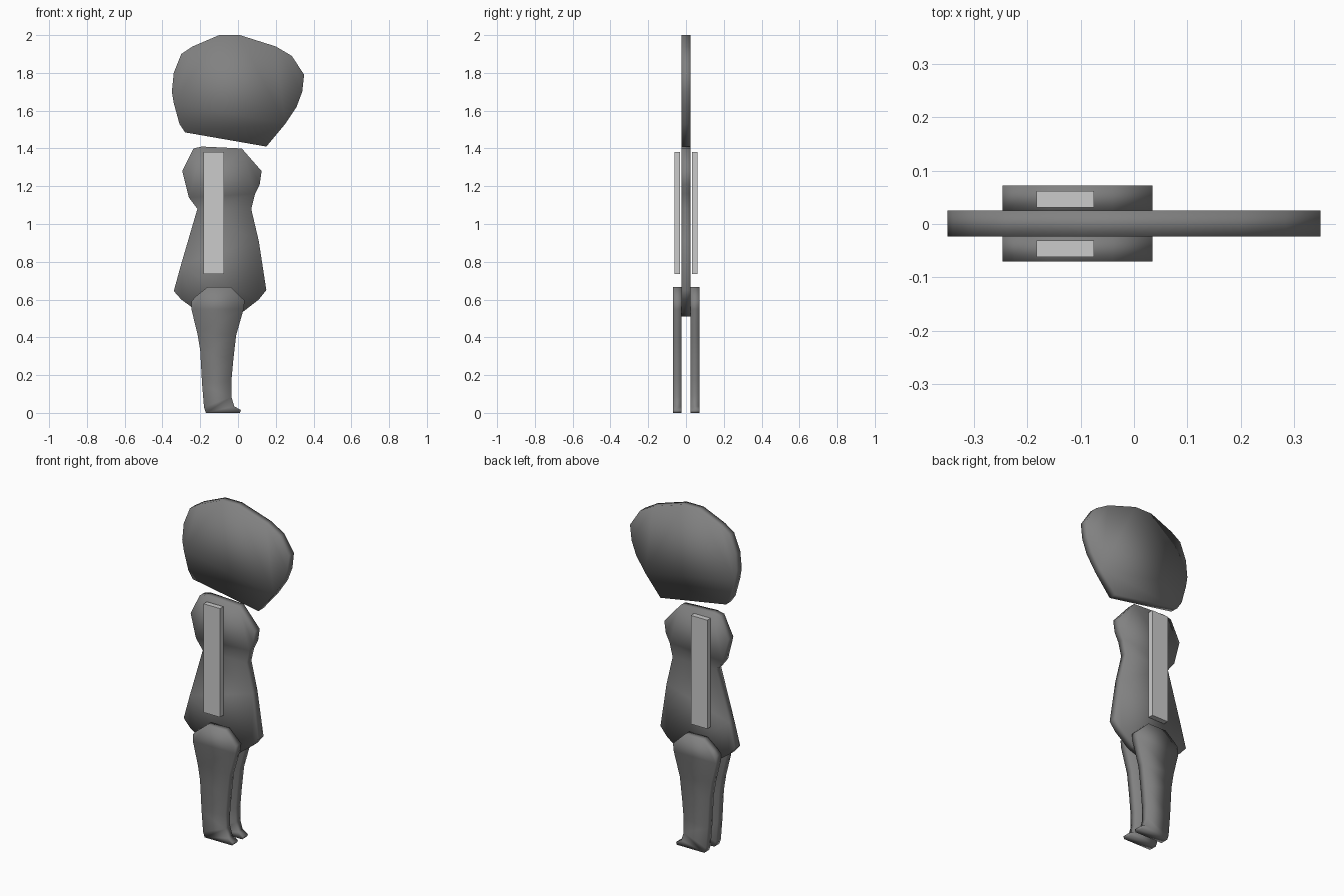
import bpy
import bmesh

if "Cube" in bpy.data.objects:
    bpy.data.objects.remove(bpy.data.objects["Cube"], do_unlink=True)


def make_material(name, value):
    mat = bpy.data.materials.new(name)
    mat.use_nodes = True
    color = (value, value, value, 1)
    mat.diffuse_color = color
    mat.node_tree.nodes["Principled BSDF"].inputs["Base Color"].default_value = color
    return mat


dark = make_material("dark grey", 0.22)
light = make_material("light grey", 0.6)


def slab(name, outline, y0, y1, mat, smooth=True):
    """Extrude an x-z outline from y0 to y1."""
    bm = bmesh.new()
    face = bm.faces.new([bm.verts.new((x, y0, z)) for x, z in outline])
    new = bmesh.ops.extrude_face_region(bm, geom=[face])["geom"]
    moved = [v for v in new if isinstance(v, bmesh.types.BMVert)]
    bmesh.ops.translate(bm, verts=moved, vec=(0, y1 - y0, 0))
    bmesh.ops.recalc_face_normals(bm, faces=bm.faces)
    bmesh.ops.triangulate(bm, faces=[f for f in bm.faces if len(f.verts) > 4])
    for f in bm.faces:
        f.smooth = smooth
    mesh = bpy.data.meshes.new(name)
    bm.to_mesh(mesh)
    bm.free()
    mesh.materials.append(mat)
    obj = bpy.data.objects.new(name, mesh)
    bpy.context.collection.objects.link(obj)
    return obj


# Outlines, clockwise from the top
HEAD = [(-.10, 2), (.01, 2), (.20, 1.94), (.285, 1.89), (.35, 1.79), (.34, 1.70),
        (.31, 1.62), (.25, 1.53), (.15, 1.41), (-.28, 1.485), (-.31, 1.53),
        (-.34, 1.64), (-.35, 1.70), (-.34, 1.80), (-.30, 1.90), (-.24, 1.94)]
BODY = [(-.235, 1.40), (-.19, 1.41), (.02, 1.40), (.125, 1.28), (.115, 1.21),
        (.09, 1.16), (.07, 1.08), (.11, .91), (.15, .65), (.11, .60), (.02, .53),
        (-.04, .51), (-.15, .51), (-.245, .56), (-.30, .60), (-.34, .645),
        (-.30, .79), (-.215, 1.08), (-.26, 1.14), (-.295, 1.28)]
LEG = [(-.16, .667), (-.04, .667), (.035, .595), (.03, .55), (-.01, .41),
       (-.025, .28), (-.035, .17), (-.035, .085), (-.02, .035), (.015, .015),
       (.01, 0), (-.17, 0), (-.18, .03), (-.19, .15), (-.20, .33), (-.215, .42),
       (-.247, .55), (-.247, .59), (-.225, .615)]
ARM = [(-.183, 1.38), (-.075, 1.38), (-.075, .735), (-.183, .735)]

# Central slabs
slab("head", HEAD, -.023, .025, dark)
slab("body", BODY, -.023, .025, dark)

# Paired limbs on the front and back of the body
for side, s in (("front", -1), ("back", 1)):
    slab(side + "_leg", LEG, .001 + s * .024, .001 + s * .071, dark)
    slab(side + "_arm", ARM, s * .031, s * .062, light, smooth=False)
